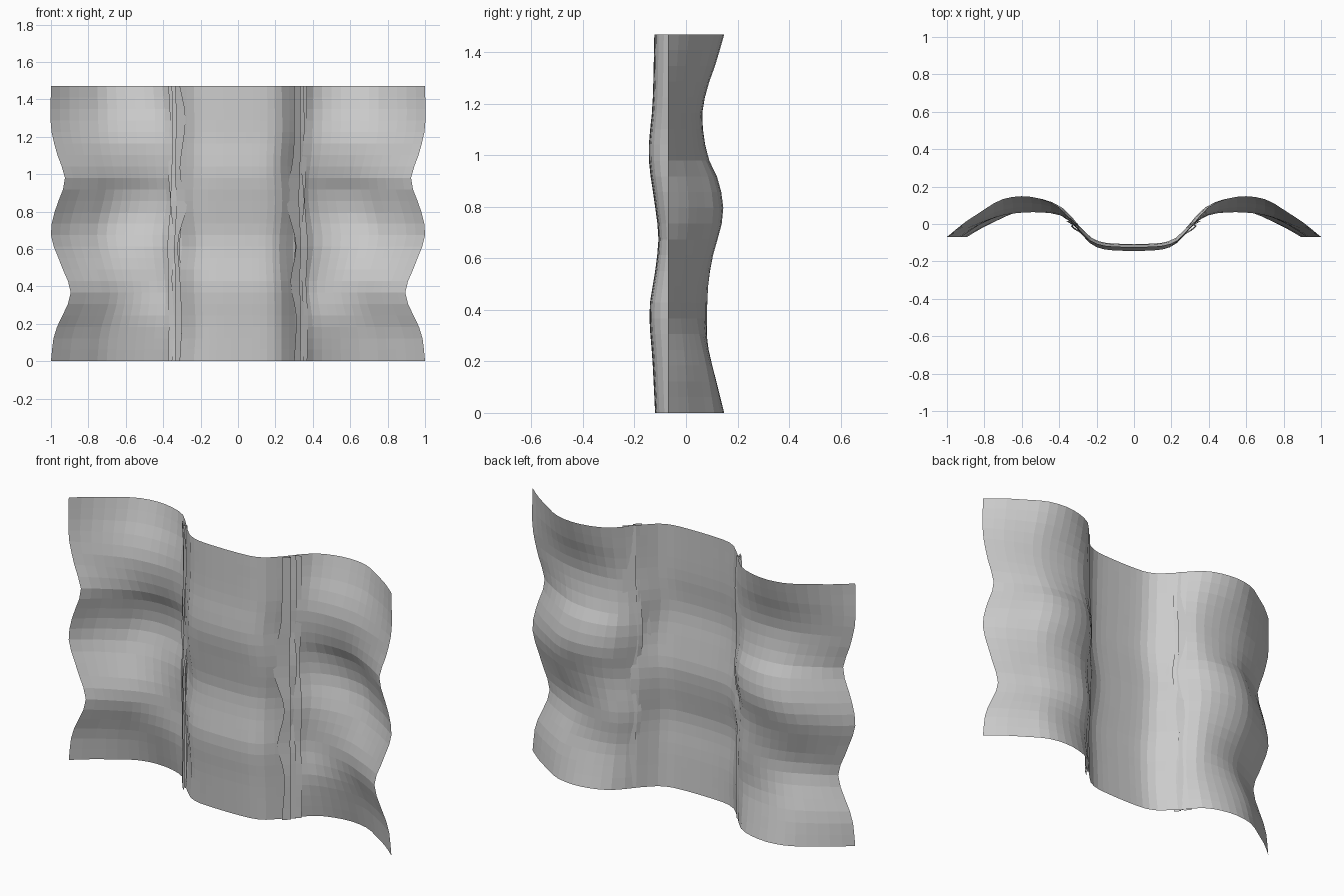
import bpy, math

if "Cube" in bpy.data.objects:
    bpy.data.objects.remove(bpy.data.objects["Cube"])

H = 1.47
ROWS = 24


def curve(pts, t):
    """Smooth interpolation through (t, value) points."""
    n = len(pts)
    if t <= pts[0][0]:
        return pts[0][1]
    for i in range(n - 1):
        (t0, a), (t1, b) = pts[i], pts[i + 1]
        if t <= t1:
            def slope(k):
                p, q = pts[max(k - 1, 0)], pts[min(k + 1, n - 1)]
                return (q[1] - p[1]) / (q[0] - p[0])
            d = t1 - t0
            u = (t - t0) / d
            return ((2*u**3 - 3*u**2 + 1) * a + (u**3 - 2*u**2 + u) * d * slope(i)
                    + (3*u**2 - 2*u**3) * b + (u**3 - u**2) * d * slope(i + 1))
    return pts[-1][1]


def sheet(name, cols, func):
    """Open cloth sheet; func(u, z) gives x, y."""
    verts, faces = [], []
    for r in range(ROWS + 1):
        z = H * r / ROWS
        verts += [(*func(c / cols, z), z) for c in range(cols + 1)]
    w = cols + 1
    for r in range(ROWS):
        for c in range(cols):
            i = r * w + c
            faces.append((i, i + 1, i + w + 1, i + w))
    me = bpy.data.meshes.new(name)
    me.from_pydata(verts, [], faces)
    ob = bpy.data.objects.new(name, me)
    bpy.context.collection.objects.link(ob)
    return ob


# Vertical waves: hem position, bulge of the wings, centre panel depth
HEM = [(0, 1), (.15, .98), (.36, .895), (.5, .94), (.67, 1), (.8, .98), (.97, .925),
       (1.1, .965), (1.25, 1), (H, 1)]
UPPER = [(.6, .47), (.77, .95), (.9, .75), (1, .25), (1.15, 0), (1.25, .2), (1.35, .6), (H, 1)]
OUTER = [(0, 1), (.2, .55), (.42, -.05)] + UPPER
INNER = [(0, 1), (.12, .55), (.24, .2), (.4, .35)] + UPPER
DEPTH = [(0, -.12), (.2, -.13), (.4, -.142), (.55, -.12), (.68, -.107), (.8, -.12),
         (1, -.145), (1.2, -.13), (H, -.123)]

# Wing cross-sections, u = 0 at the seam and 1 at the hem
HIGH = [(0, -.02), (.07, .04), (.16, .1), (.3, .138), (.45, .148), (.6, .125), (.75, .06), (.87, .005), (1, -.07)]
LOW = [(0, -.02), (.07, .02), (.16, .05), (.3, .062), (.45, .06), (.6, .045), (.75, .01), (.87, -.025), (1, -.07)]

# Seam wander for each side
WANDER = {1: [(0, .0), (.25, .01), (.42, -.02), (.62, .01), (.85, -.04), (1.1, -.005), (1.3, .0), (H, .0)],
          -1: [(0, .01), (.2, .0), (.45, .01), (.65, .02), (.85, -.03), (1.0, .01), (1.3, -.02), (H, .01)]}


def wing(s):
    def f(u, z):
        x0 = .30 + .5 * curve(WANDER[s], z)
        x = x0 + (curve(HEM, z) - x0) * u
        k = min(max((x - .4) / .35, 0), 1)
        w = (1 - k) * curve(INNER, z) + k * curve(OUTER, z)
        lo, hi = curve(LOW, u), curve(HIGH, u)
        return s * x, lo + (hi - lo) * w
    return f


# Centre panel: shallow trough that runs under the wings
def centre(u, z):
    t = 2 * u - 1
    s = 1 if t >= 0 else -1
    edge = .35 + .5 * curve(WANDER[s], H - z)
    d = curve(DEPTH, z)
    shape = curve([(0, 0), (.3, .02), (.5, .08), (.65, .24), (.75, .46), (.86, .78), (1, 1)], abs(t))
    return t * edge, d + (.015 - d) * shape


# Crumpled selvedge folded back over each seam
def fold(s):
    def f(u, z):
        w = curve(WANDER[s], z)
        xs = [(0, .37 + .3 * w), (.33, .31 + .4 * w), (.66, .335 + .2 * w), (1, .30 + w)]
        ys = [(0, .035), (.33, .0), (.66, -.01), (1, -.04 + .6 * w)]
        return s * curve(xs, u), curve(ys, u)
    return f


sheet("centre_panel", 18, centre)
for s, side in ((-1, "left"), (1, "right")):
    sheet(side + "_panel", 14, wing(s))
    sheet(side + "_seam_fold", 3, fold(s))
